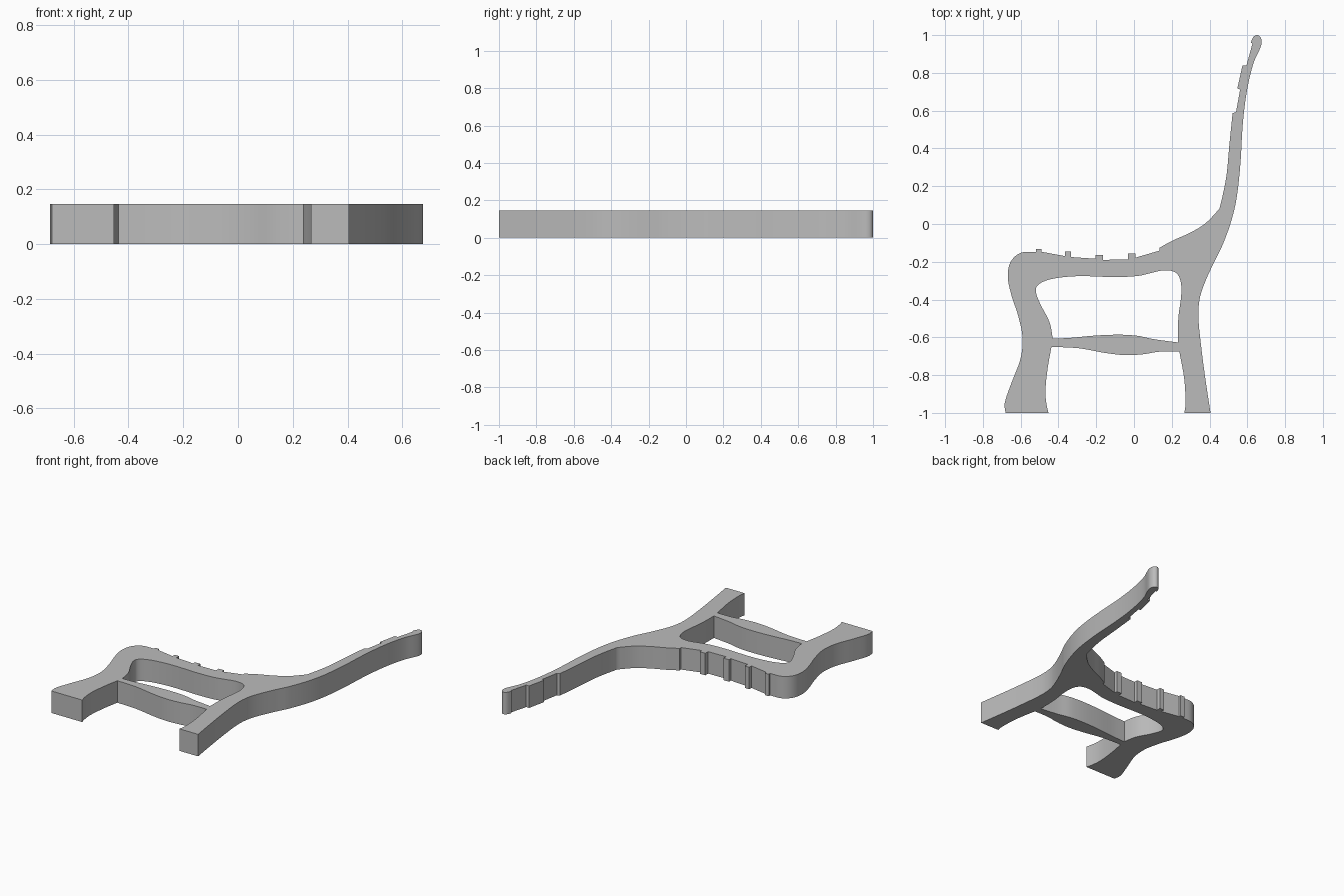
import bpy
import bmesh
from mathutils import Vector
from mathutils.geometry import interpolate_bezier

THICKNESS = 0.147

cube = bpy.data.objects.get("Cube")
if cube:
    bpy.data.objects.remove(cube, do_unlink=True)

grey = bpy.data.materials.new("plain_grey")
grey.use_nodes = True
grey.diffuse_color = (0.5, 0.5, 0.5, 1)
grey.node_tree.nodes["Principled BSDF"].inputs["Base Color"].default_value = grey.diffuse_color


def smooth(points, steps=5):
    """Flowing curve through the points, with free ends."""
    pts = [Vector((x, y, 0)) for x, y in points]
    last = len(pts) - 1
    tangents = [(pts[min(i + 1, last)] - pts[max(i - 1, 0)]).normalized()
                for i in range(last + 1)]
    curve = [pts[0]]
    for i in range(last):
        a, b = pts[i], pts[i + 1]
        reach = (b - a).length / 3
        curve += interpolate_bezier(a, a + tangents[i] * reach,
                                    b - tangents[i + 1] * reach, b, steps + 1)[1:]
    return curve


def straight(points):
    return [Vector((x, y, 0)) for x, y in points]


def slab(name, sections):
    """Join the outline sections into a closed profile and extrude it."""
    outline = []
    for point in (p for section in sections for p in section):
        if not outline or (point - outline[-1]).length > 0.001:
            outline.append(point)
    if (outline[0] - outline[-1]).length < 0.001:
        outline.pop()
    bm = bmesh.new()
    face = bm.faces.new([bm.verts.new(p) for p in outline])
    grown = bmesh.ops.extrude_face_region(bm, geom=[face], use_keep_orig=True)
    top = [v for v in grown["geom"] if isinstance(v, bmesh.types.BMVert)]
    bmesh.ops.translate(bm, verts=top, vec=(0, 0, THICKNESS))
    bmesh.ops.recalc_face_normals(bm, faces=bm.faces)
    mesh = bpy.data.meshes.new(name)
    bm.to_mesh(mesh)
    bm.free()
    mesh.materials.append(grey)
    obj = bpy.data.objects.new(name, mesh)
    bpy.context.collection.objects.link(obj)
    bpy.ops.object.select_all(action="DESELECT")
    obj.select_set(True)
    bpy.context.view_layer.objects.active = obj
    bpy.ops.object.shade_smooth_by_angle(angle=0.5)
    return obj


# Outer edge of the front leg, rounding over into the seat
front_edge = [(-.68, -1), (-.685, -.95), (-.65, -.845), (-.6, -.71), (-.59, -.6),
              (-.615, -.48), (-.648, -.38), (-.668, -.28), (-.653, -.2),
              (-.6, -.153), (-.52, -.147)]

# Seat top with small slat stops: left x, right x, left base, top, right base
stops = [(-.52, -.49, -.147, -.132, -.147), (-.365, -.333, -.17, -.146, -.175),
         (-.203, -.163, -.184, -.164, -.19), (-.032, .008, -.187, -.157, -.178)]
seat_edge = []
for left, right, base, top, after in stops:
    seat_edge += [(left, base), (left, top), (right, top), (right, after)]
seat_edge += [(.135, -.141), (.135, -.126)]

# Front of the backrest, with its stepped slat seats and rounded tip
back_sweep = [(.135, -.126), (.2, -.09), (.3, -.045), (.38, .005), (.452, .08)]
back_front = [(.452, .08), (.468, .145), (.49, .26), (.505, .42), (.522, .587)]
back_steps = [(.54, .592), (.562, .712), (.547, .717), (.574, .838),
              (.595, .838), (.627, .955), (.618, .96)]

# Tip, rear of the backrest and rear leg
rear_edge = [(.618, .96), (.632, .99), (.653, 1), (.673, .982), (.673, .945),
             (.632, .85), (.597, .7), (.576, .53), (.563, .315), (.542, .13),
             (.51, 0), (.463, -.125), (.425, -.2), (.373, -.315), (.347, -.4),
             (.341, -.495), (.357, -.66), (.378, -.82), (.405, -1)]

# Inner edges: rear leg, arch under the seat, front leg
rear_inner = [(.267, -1), (.273, -.95), (.266, -.82), (.24, -.675)]
arch = [(.232, -.627), (.235, -.495), (.25, -.375), (.246, -.3), (.22, -.257),
        (.16, -.245), (.08, -.262), (.02, -.275), (-.1, -.281), (-.29, -.276),
        (-.42, -.288), (-.495, -.313), (-.52, -.347), (-.5, -.415),
        (-.447, -.52), (-.43, -.607)]
front_inner = [(-.437, -.65), (-.458, -.77), (-.469, -.886), (-.464, -.95), (-.453, -1)]

slab("bench_side_frame", [
    smooth(front_edge), straight(seat_edge), smooth(back_sweep), smooth(back_front),
    straight(back_steps), smooth(rear_edge), smooth(rear_inner), smooth(arch),
    smooth(front_inner)])

# Swelling stretcher between the legs
stretcher_top = [arch[-1], (-.34, -.603), (-.21, -.591), (-.08, -.586),
                 (.02, -.592), (.1, -.609), arch[0]]
stretcher_bottom = [rear_inner[-1], (.135, -.676), (.045, -.69), (-.05, -.694),
                    (-.156, -.682), (-.29, -.658), front_inner[0]]
slab("leg_stretcher", [smooth(stretcher_top), smooth(stretcher_bottom)])
